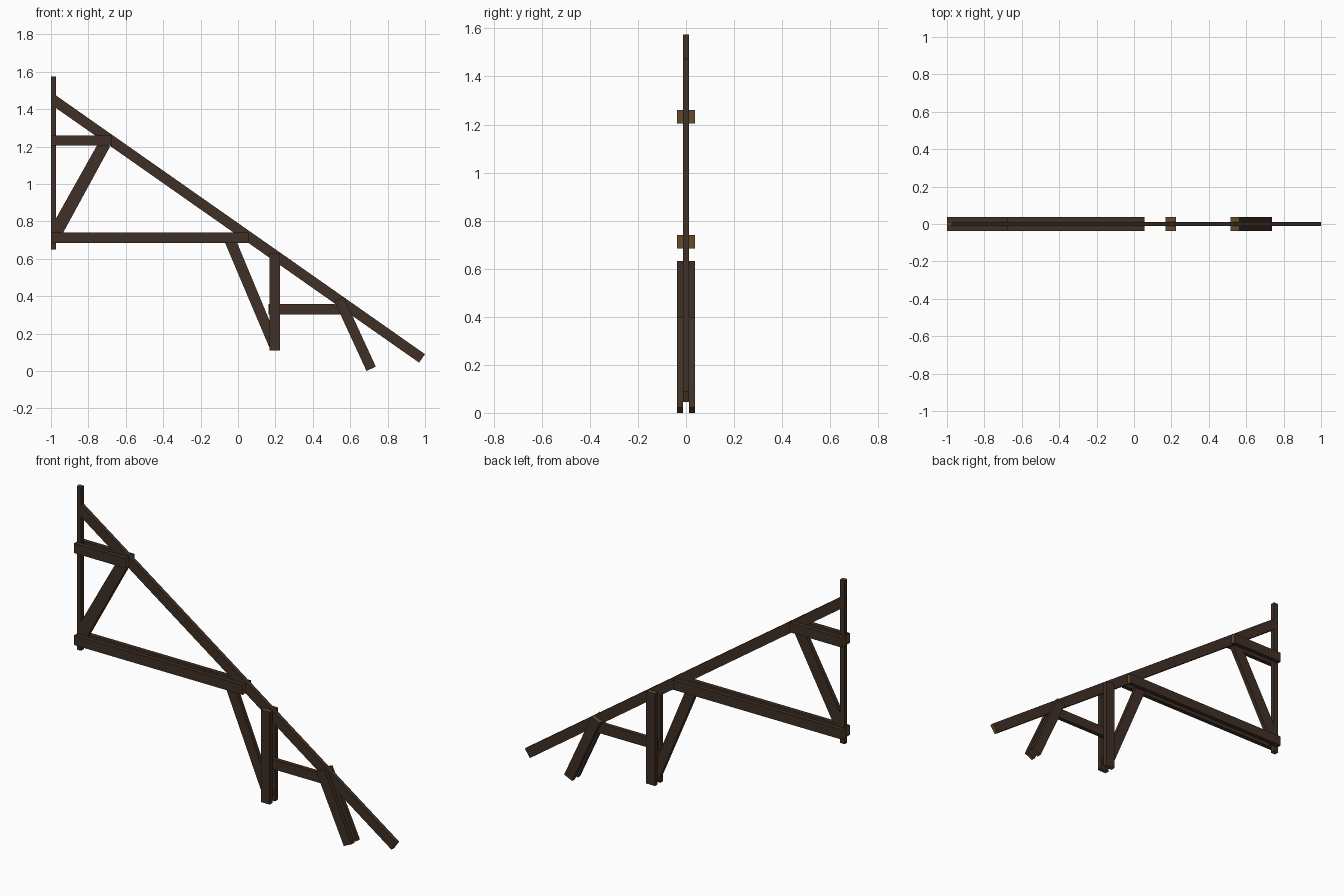
import bpy, bmesh
from mathutils import Vector

if "Cube" in bpy.data.objects:
    bpy.data.objects.remove(bpy.data.objects["Cube"])


def material(name, rgb):
    m = bpy.data.materials.new(name)
    m.diffuse_color = (*rgb, 1)
    m.use_nodes = True
    m.node_tree.nodes["Principled BSDF"].inputs["Base Color"].default_value = m.diffuse_color
    return m


TIMBER = material("dark timber", (0.050, 0.029, 0.019))
GRAIN = material("end grain", (0.125, 0.072, 0.018))

T = 0.0118          # half thickness of the middle layer
OUT = 0.0365        # outer face of the paired planks
W = 0.055           # plank width


def board(name, pts, ends, layers=((-T, T),)):
    """Extrude an x-z outline through each y layer; edges listed in ends get end grain."""
    bm = bmesh.new()
    for y0, y1 in layers:
        a = [bm.verts.new((x, y0, z)) for x, z in pts]
        b = [bm.verts.new((x, y1, z)) for x, z in pts]
        bm.faces.new(a)
        bm.faces.new(b[::-1])
        n = len(pts)
        for i in range(n):
            j = (i + 1) % n
            f = bm.faces.new((a[i], b[i], b[j], a[j]))
            f.material_index = int(i in ends)
    bmesh.ops.recalc_face_normals(bm, faces=bm.faces)
    me = bpy.data.meshes.new(name)
    bm.to_mesh(me)
    bm.free()
    me.materials.append(TIMBER)
    me.materials.append(GRAIN)
    ob = bpy.data.objects.new(name, me)
    bpy.context.collection.objects.link(ob)
    return ob


PAIR = ((-OUT, -T), (T, OUT))


def strip(p, q):
    """Square-ended plank outline around the centre line p-q; its ends are edges 1 and 3."""
    p, q = Vector(p), Vector(q)
    d = (q - p).normalized()
    n = Vector((-d.y, d.x)) * W / 2
    return [p - n, q - n, q + n, p + n]


# Upright post at the wall
board("wall_post", strip((-0.9865, 0.65), (-0.9865, 1.575)), ())
bpy.data.objects.remove(bpy.data.objects["wall_post"])
board("wall_post", [(-1, 0.65), (-0.973, 0.65), (-0.973, 1.575), (-1, 1.575)], (0, 2))

# Long sloping rafter, plumb cut at the post and square cut at the eave
board("rafter", [(-0.973, 1.406), (0.968, 0.045), (1.0, 0.09), (-0.973, 1.473)], (1, 3))

# Paired horizontal ties clasping post and rafter
board("collar_tie", strip((-1, 1.2325), (-0.674, 1.2325)), (1, 3), PAIR)
board("main_tie", strip((-1, 0.7125), (0.055, 0.7125)), (1, 3), PAIR)

# Paired vertical strut
board("vertical_strut", strip((0.196, 0.11), (0.196, 0.632)), (1, 3), PAIR)

# Paired leaning foot brace
board("foot_brace", strip((0.712, 0.0117), (0.540, 0.385)), (1, 3), PAIR)

# Single middle-layer braces
board("upper_brace", [(-0.973, 0.69), (-0.962, 0.69), (-0.684, 1.20),
                      (-0.735, 1.24), (-0.973, 0.816)], (0, 2))
board("lower_brace", [(0.168, 0.125), (0.219, 0.148), (-0.021, 0.725),
                      (-0.086, 0.725)], (0, 2))

# Short horizontal tie passing through the strut to the rafter
board("short_tie", [(0.164, 0.302), (0.60, 0.302), (0.52, 0.358), (0.164, 0.358)], (1, 3))
